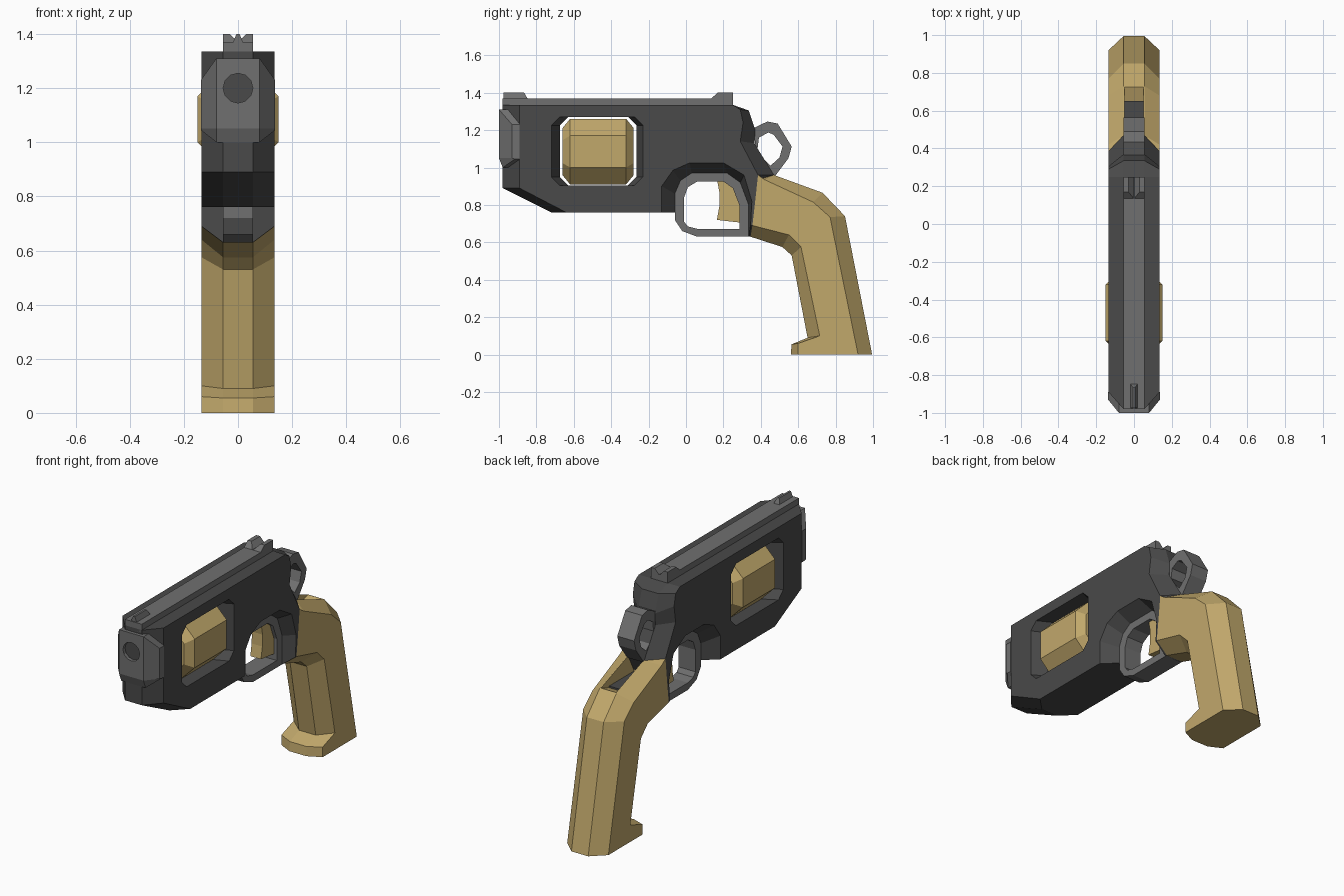
import bpy, bmesh, math
from mathutils import Vector

if "Cube" in bpy.data.objects:
    bpy.data.objects.remove(bpy.data.objects["Cube"], do_unlink=True)


def material(name, rgb):
    m = bpy.data.materials.new(name)
    m.use_nodes = True
    m.diffuse_color = (*rgb, 1)
    bsdf = next(n for n in m.node_tree.nodes if n.type == 'BSDF_PRINCIPLED')
    bsdf.inputs["Base Color"].default_value = (*rgb, 1)
    return m


DARK = material("dark grey", (0.067, 0.067, 0.067))
LIGHT = material("light grey", (0.16, 0.16, 0.16))
GOLD = material("tan gold", (0.535, 0.392, 0.148))
W, C = 0.135, 0.055      # half width of the sides and of the centre band


def skin(name, mat, rings, closed=False):
    """Bridge equal rings of points, capping the ends unless closed."""
    bm = bmesh.new()
    rows = [[bm.verts.new(p) for p in ring] for ring in rings]
    pairs = list(zip(rows, rows[1:])) + ([(rows[-1], rows[0])] if closed else [])
    n = len(rows[0])
    for a, b in pairs:
        for i in range(n):
            j = (i + 1) % n
            bm.faces.new((a[i], a[j], b[j], b[i]))
    if not closed:
        bm.faces.new(rows[0])
        bm.faces.new(rows[-1])
    bmesh.ops.recalc_face_normals(bm, faces=bm.faces)
    mesh = bpy.data.meshes.new(name)
    bm.to_mesh(mesh)
    bm.free()
    mesh.materials.append(mat)
    ob = bpy.data.objects.new(name, mesh)
    bpy.context.collection.objects.link(ob)
    return ob


def at_x(profile, x):
    return [Vector((x, y, z)) for y, z in profile]


def slab(name, mat, profile, x):
    return skin(name, mat, [at_x(profile, -x), at_x(profile, x)])


def chamfered(name, mat, centre, side, xc=C, xs=W):
    return skin(name, mat, [at_x(side, -xs), at_x(centre, -xc),
                            at_x(centre, xc), at_x(side, xs)])


def hoop(name, mat, outer, inner, x):
    return skin(name, mat, [at_x(outer, -x), at_x(inner, -x),
                            at_x(inner, x), at_x(outer, x)], closed=True)


def box(y0, y1, z0, z1):
    return [(y0, z0), (y1, z0), (y1, z1), (y0, z1)]


def octagon(y0, y1, z0, z1, c):
    return [(y0 + c, z0), (y1 - c, z0), (y1, z0 + c), (y1, z1 - c),
            (y1 - c, z1), (y0 + c, z1), (y0, z1 - c), (y0, z0 + c)]


def cut(target, cutter):
    mod = target.modifiers.new("cut", 'BOOLEAN')
    mod.object = cutter
    mod.operation = 'DIFFERENCE'
    mod.solver = 'EXACT'
    bpy.context.view_layer.objects.active = target
    bpy.ops.object.modifier_apply(modifier=mod.name)
    bpy.data.objects.remove(cutter, do_unlink=True)


# Frame, with chamfered nose, back and trigger arch
arch = [(.335, .8), (.29, .92), (.22, .97), (.03, .97), (-.03, .93), (-.06, .86)]
frame = chamfered(
    "frame", DARK,
    [(-.98, 1.335), (.25, 1.335), (.335, 1.305), (.37, 1.2), (.365, 1.13),
     (.47, .96), (.4, .82), (.345, .63), (.335, .63), *arch,
     (-.06, .76), (-.72, .76), (-.98, .89)],
    [(-.89, 1.335), (.25, 1.335), (.29, 1.31), (.305, 1.24), (.29, 1.14),
     (.385, .96), (.37, .82), (.355, .69), (.345, .69),
     (.352, .82), (.31, .96), (.2, 1.025), (.02, 1.025), (-.07, .985), (-.13, .9),
     (-.13, .76), (-.64, .76), (-.89, .89)])
cut(frame, chamfered("window_cutter", DARK,
                     octagon(-.675, -.265, .905, 1.27, .045),
                     octagon(-.72, -.23, .904, 1.271, .045), C, W + .002))

# Drum in the window, with bevelled ends
def drum_ring(y, s):
    return [Vector((x * s, y, 1.085 + z * s)) for x, z in
            octagon(-.15, .15, -.175, .175, .09)]


skin("drum", GOLD, [drum_ring(y, s) for y, s in
                    ((-.66, .72), (-.62, 1), (-.32, 1), (-.28, .72))])

# Muzzle block with its bore
muzzle = chamfered("muzzle", LIGHT,
                   [(-1, 1.31), (-1, 1.05), (-.98, 1), (-.9, 1), (-.9, 1.31)],
                   [(-.93, 1.23), (-.93, 1.05), (-.915, 1.045), (-.89, 1.045), (-.89, 1.23)],
                   .08, W + .002)


def circle(y, r):
    return [Vector((r * math.cos(a), y, 1.2 + r * math.sin(a)))
            for a in (math.tau * i / 12 for i in range(12))]


cut(muzzle, skin("bore_cutter", LIGHT, [circle(-1.1, C), circle(-.85, C)]))

# Top rail and sights
slab("top_rail", LIGHT, box(-.98, .25, 1.32, 1.37), C)


def sight(name, half, front, back, front_slope, back_slope):
    outline = [(-x, z) for x, z in half] + [(x, z) for x, z in reversed(half)]
    rings = [[Vector((x, y + s * (z - 1.365) / .035, z)) for x, z in outline]
             for y, s in ((front, front_slope), (back, -back_slope))]
    skin(name, LIGHT, rings)


sight("front_sight", [(.02, 1.365), (.006, 1.4)], -.975, -.845, 0, .02)
sight("rear_sight", [(.002, 1.365), (C, 1.365), (C, 1.4), (.03, 1.4), (.002, 1.37)],
      .13, .25, .04, 0)

# Trigger guard and trigger
hoop("trigger_guard", LIGHT,
     [(.345, .63), *arch, (-.06, .72), (-.02, .66), (.06, .63)],
     [(.285, .672), (.285, .8), (.25, .89), (.2, .925), (.06, .925), (.01, .895),
      (-.01, .84), (-.01, .71), (.01, .685), (.06, .672)], C)
slab("trigger", GOLD, [(.165, .94), (.18, .86), (.178, .79), (.165, .72),
                       (.295, .705), (.295, .93)], .035)

# Hammer loop
hoop("hammer", LIGHT,
     [(.36, 1.21), (.435, 1.246), (.49, 1.235), (.565, 1.112), (.548, 1.05),
      (.473, .95), (.39, .95)],
     [(.39, 1.16), (.44, 1.187), (.468, 1.176), (.516, 1.112), (.5, 1.053),
      (.452, 1.01), (.38, 1.08)], C)

# Grip with chamfered front and back, and a slot under the hammer
grip = chamfered(
    "grip", GOLD,
    [(.4, .96), (.47, .96), (.73, .865), (.85, .74), (.995, 0), (.56, 0),
     (.565, .055), (.65, .09), (.565, .53), (.515, .575), (.345, .63), (.36, .8)],
    [(.385, .96), (.42, .935), (.68, .815), (.77, .735), (.92, 0), (.6, 0),
     (.6, .06), (.715, .1), (.615, .575), (.55, .64), (.355, .69), (.37, .82)])
cut(grip, slab("slot_cutter", GOLD, [(.42, 1.1), (.42, .84), (.65, .84),
                                     (.73, .868), (.73, 1.1)], .05))
slab("slot_floor", DARK, box(.41, .65, .82, .85), .049)
